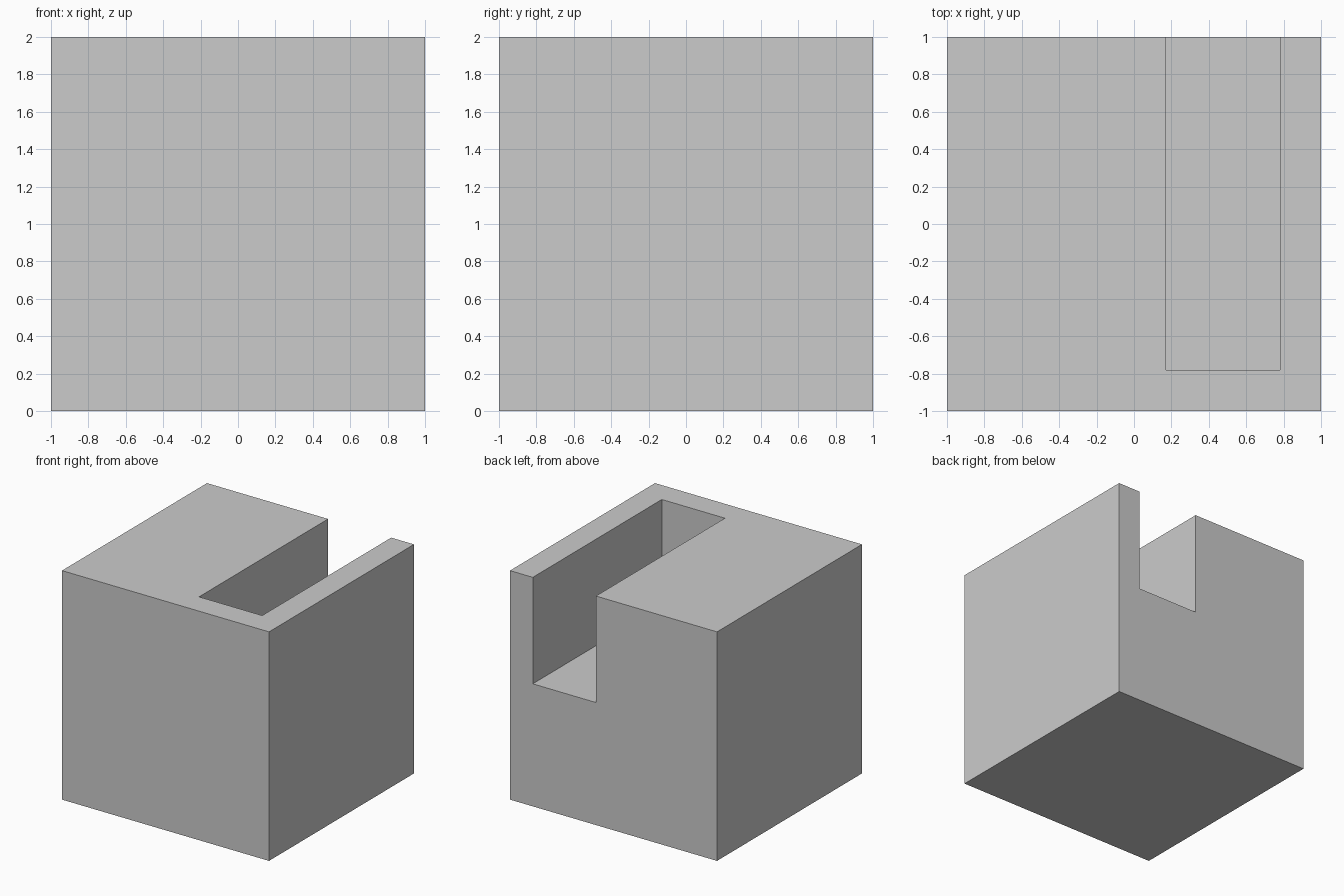
import bpy

cube = bpy.data.objects.get("Cube")
if cube:
    bpy.data.objects.remove(cube, do_unlink=True)

# Plain grey material
grey = bpy.data.materials.new("plain_grey")
grey.use_nodes = True
colour = (0.6, 0.6, 0.6, 1)
grey.diffuse_color = colour
grey.node_tree.nodes["Principled BSDF"].inputs["Base Color"].default_value = colour


def box(name, low, high):
    """Add a box spanning two opposite corners."""
    centre = [(a + b) / 2 for a, b in zip(low, high)]
    bpy.ops.mesh.primitive_cube_add(size=1, location=centre)
    obj = bpy.context.object
    obj.name = name
    obj.scale = [b - a for a, b in zip(low, high)]
    bpy.ops.object.transform_apply(location=True, rotation=False, scale=True)
    obj.data.materials.append(grey)
    return obj


# Solid block, and a slot cutter that runs out through the back and top
block = box("slotted_block", (-1, -1, 0), (1, 1, 2))
cutter = box("slot_cutter", (0.17, -0.78, 1.07), (0.78, 1.2, 2.2))

# Cut the slot and discard the cutter
cut = block.modifiers.new("slot", 'BOOLEAN')
cut.operation = 'DIFFERENCE'
cut.solver = 'EXACT'
cut.object = cutter
bpy.ops.object.select_all(action='DESELECT')
bpy.context.view_layer.objects.active = block
block.select_set(True)
bpy.ops.object.modifier_apply(modifier=cut.name)
bpy.data.objects.remove(cutter, do_unlink=True)
bpy.ops.object.shade_flat()
